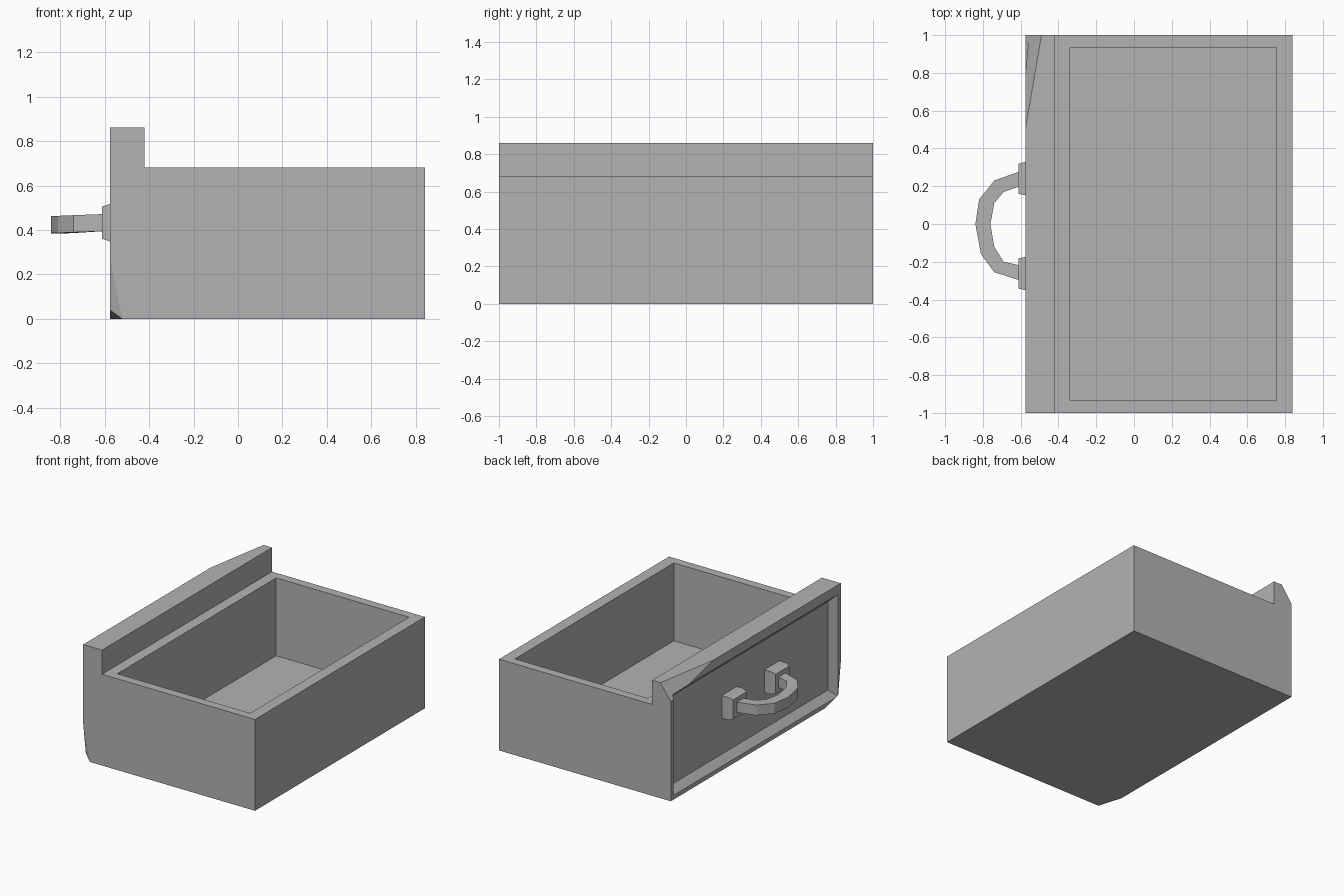
import bpy
import bmesh
from mathutils import Vector

if "Cube" in bpy.data.objects:
    bpy.data.objects.remove(bpy.data.objects["Cube"], do_unlink=True)

# Single plain grey
grey = bpy.data.materials.new("plain_grey")
grey.use_nodes = True
colour = (0.45, 0.45, 0.45, 1)
grey.diffuse_color = colour
grey.node_tree.nodes["Principled BSDF"].inputs["Base Color"].default_value = colour

FRONT, LIP, BACK = -0.575, -0.42, 0.84
TOP, RIM, FLOOR = 0.86, 0.68, 0.10


def finish(bm, name):
    bmesh.ops.recalc_face_normals(bm, faces=bm.faces[:])
    mesh = bpy.data.meshes.new(name)
    bm.to_mesh(mesh)
    bm.free()
    mesh.materials.append(grey)
    obj = bpy.data.objects.new(name, mesh)
    bpy.context.collection.objects.link(obj)
    return obj


def loft(name, rings):
    """Join a row of equal rings of points and cap both ends."""
    bm = bmesh.new()
    loops = [[bm.verts.new(p) for p in ring] for ring in rings]
    for a, b in zip(loops, loops[1:]):
        for i in range(len(a)):
            j = (i + 1) % len(a)
            bm.faces.new((a[i], a[j], b[j], b[i]))
    bm.faces.new(loops[0])
    bm.faces.new(loops[-1])
    return finish(bm, name)


def chip(bm, points, corner):
    """Slice off the given corner along the plane of three points."""
    a, b, c = map(Vector, points)
    normal = (b - a).cross(c - a).normalized()
    if normal.dot(Vector(corner) - a) < 0:
        normal = -normal
    cut = bmesh.ops.bisect_plane(bm, geom=bm.verts[:] + bm.edges[:] + bm.faces[:],
                                 plane_co=a, plane_no=normal, clear_outer=True)
    edges = [e for e in cut["geom_cut"] if isinstance(e, bmesh.types.BMEdge)]
    bmesh.ops.holes_fill(bm, edges=edges, sides=0)


# Drawer: L-shaped profile pulled along its width
bm = bmesh.new()
profile = [(FRONT, 0), (BACK, 0), (BACK, RIM), (LIP, RIM), (LIP, TOP), (FRONT, TOP)]
face = bm.faces.new([bm.verts.new((x, -1, z)) for x, z in profile])
pulled = bmesh.ops.extrude_face_region(bm, geom=[face])
bmesh.ops.translate(bm, vec=(0, 2, 0),
                    verts=[v for v in pulled["geom"] if isinstance(v, bmesh.types.BMVert)])
bmesh.ops.recalc_face_normals(bm, faces=bm.faces[:])

# Storage cavity
rim = next(f for f in bm.faces
           if f.normal.z > 0.9 and abs(f.calc_center_median().z - RIM) < 0.01)
bmesh.ops.inset_region(bm, faces=[rim], thickness=0.07)
for v in rim.verts:
    v.co.x = -0.34 if v.co.x < 0 else 0.755
    v.co.y = 0.935 if v.co.y > 0 else -0.935
old = rim.verts[:]
well = bmesh.ops.extrude_face_region(bm, geom=[rim])
for v in well["geom"]:
    if isinstance(v, bmesh.types.BMVert):
        v.co.z = FLOOR
if rim.is_valid:
    bmesh.ops.delete(bm, geom=[rim], context='FACES_ONLY')

# Sunken front panel with sloping borders
bm.normal_update()
panel = next(f for f in bm.faces if f.normal.x < -0.9
             and abs(f.calc_center_median().x - FRONT) < 0.01)
bmesh.ops.inset_region(bm, faces=[panel], thickness=0.045)
for v in panel.verts:
    if v.co.z > 0.4:
        v.co.z -= 0.04
bmesh.ops.inset_region(bm, faces=[panel], thickness=0.07)
for v in panel.verts:
    v.co.x = FRONT + 0.05

# Worn corners
chip(bm, [(-0.49, 1, TOP), (FRONT, 0.5, TOP), (FRONT, 1, 0.74)], (FRONT, 1, TOP))
low = (FRONT, -1, 0)
chip(bm, [(FRONT, -1, 0.27), (-0.52, -1, 0), (FRONT, -0.97, 0.04)], low)
chip(bm, [(-0.52, -1, 0), (FRONT, -0.97, 0.04), (FRONT, -0.82, 0)], low)
finish(bm, "drawer")


# Handle mounts
def mount_ring(x, y, hy, hz):
    return [(x, y + sy * hy, 0.433 + sz * hz)
            for sy, sz in ((-1, -1), (1, -1), (1, 1), (-1, 1))]


for side, y in (("left", 0.24), ("right", -0.262)):
    loft(side + "_handle_mount", [mount_ring(-0.52, y, 0.088, 0.085),
                                  mount_ring(FRONT, y, 0.088, 0.085),
                                  mount_ring(-0.612, y, 0.08, 0.072)])

# Curved handle: outer and inner outline pairs, swept as a square bar
outer = [(-0.6, 0.28), (-0.74, 0.23), (-0.82, 0.13), (-0.84, 0),
         (-0.81, -0.16), (-0.74, -0.255), (-0.6, -0.3)]
inner = [(-0.6, 0.2), (-0.69, 0.17), (-0.74, 0.11), (-0.76, 0),
         (-0.74, -0.12), (-0.69, -0.2), (-0.6, -0.22)]
rings = []
for o, i in zip(outer, inner):
    drop = 0.04 * (-0.6 - o[0])
    rings.append([(*o, 0.395 - drop), (*i, 0.395 - drop),
                  (*i, 0.472 - drop), (*o, 0.472 - drop)])
loft("handle", rings)
